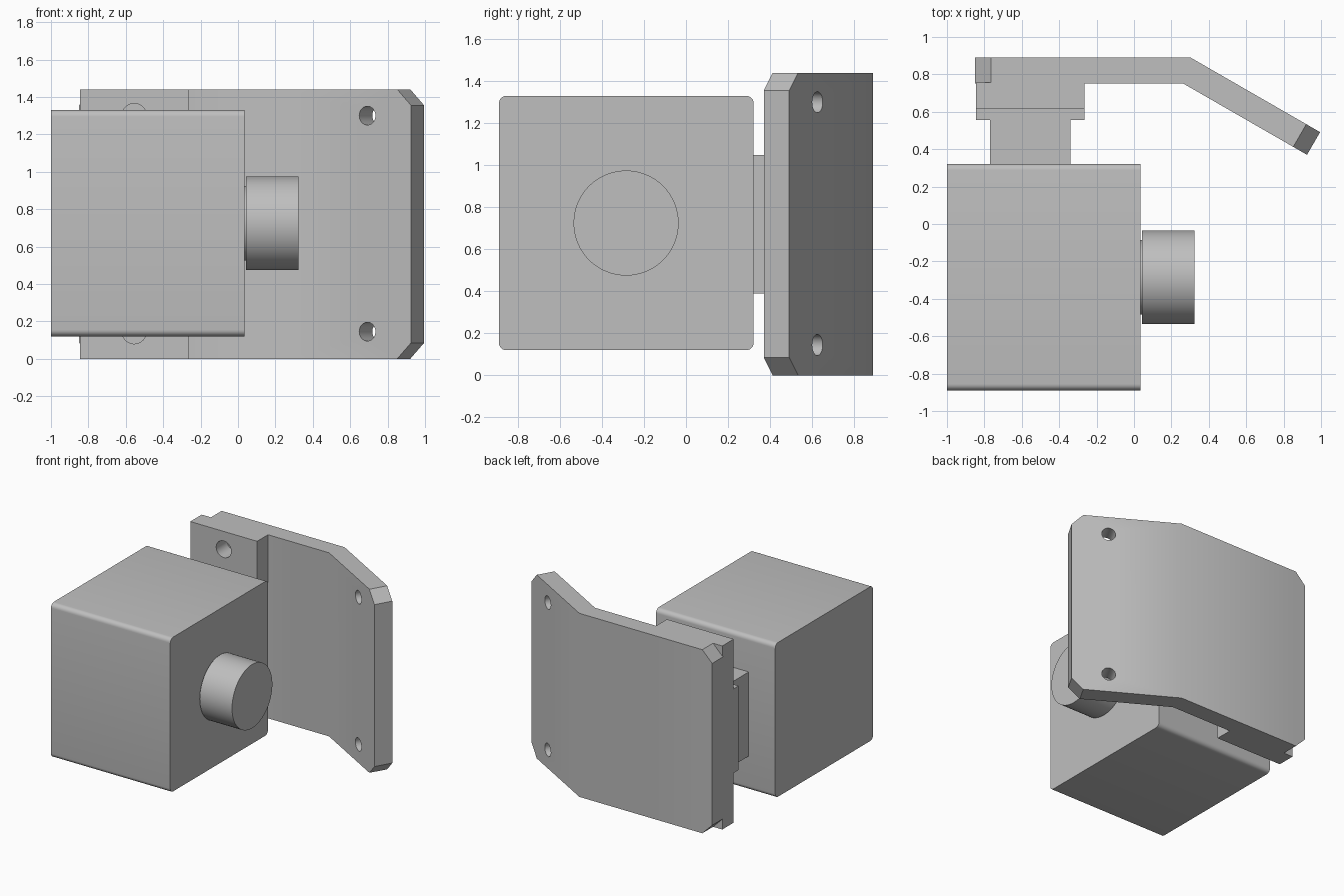
import bpy, bmesh, math
from mathutils import Matrix, Vector

cube = bpy.data.objects.get("Cube")
if cube:
    bpy.data.objects.remove(cube, do_unlink=True)

GREY = (0.52, 0.52, 0.52, 1)
mat = bpy.data.materials.new("plain grey")
mat.use_nodes = True
mat.diffuse_color = GREY
mat.node_tree.nodes["Principled BSDF"].inputs["Base Color"].default_value = GREY


def finish(bm, name, smooth=False):
    """Turn a bmesh into a named, coloured object."""
    bmesh.ops.recalc_face_normals(bm, faces=bm.faces)
    mesh = bpy.data.meshes.new(name)
    bm.to_mesh(mesh)
    bm.free()
    mesh.materials.append(mat)
    ob = bpy.data.objects.new(name, mesh)
    bpy.context.collection.objects.link(ob)
    if smooth:
        smooth_sharp(ob)
    return ob


def activate(ob):
    bpy.ops.object.select_all(action='DESELECT')
    ob.select_set(True)
    bpy.context.view_layer.objects.active = ob


def smooth_sharp(ob):
    activate(ob)
    bpy.ops.object.shade_smooth_by_angle(angle=math.radians(30))


def box(name, x, y, z, round_x=0):
    """Box from ranges; round_x rounds the edges running along x."""
    bm = bmesh.new()
    bmesh.ops.create_cube(bm, size=1)
    for v in bm.verts:
        v.co = [r[0] if c < 0 else r[1] for c, r in zip(v.co, (x, y, z))]
    if round_x:
        edges = [e for e in bm.edges if abs(e.verts[0].co.x - e.verts[1].co.x) > 0.01]
        bmesh.ops.bevel(bm, geom=edges, offset=round_x, segments=6,
                        profile=0.5, affect='EDGES')
    return finish(bm, name, round_x > 0)


def cylinder(name, center, direction, radius, length, smooth=True):
    bm = bmesh.new()
    turn = Vector(direction).to_track_quat('Z', 'Y').to_matrix().to_4x4()
    bmesh.ops.create_cone(bm, cap_ends=True, segments=64, radius1=radius,
                          radius2=radius, depth=length,
                          matrix=Matrix.Translation(center) @ turn)
    return finish(bm, name, smooth)


def combine(target, tool, operation):
    """Apply a boolean and discard the tool."""
    tool.hide_render = True
    mod = target.modifiers.new("bool", 'BOOLEAN')
    mod.operation, mod.solver, mod.object = operation, 'EXACT', tool
    activate(target)
    bpy.ops.object.modifier_apply(modifier=mod.name)
    bpy.data.objects.remove(tool, do_unlink=True)


# Bent plate: lofted through stations of front point, back point, corner cut
HEIGHT, CUT = 1.44, 0.085
along = Vector((math.cos(math.radians(30)), -math.sin(math.radians(30))))
front_end, back_end = Vector((0.925, 0.37)), Vector((0.995, 0.491))
stations = [
    ((-0.85, 0.75), (-0.85, 0.89), CUT),
    ((-0.765, 0.75), (-0.765, 0.89), 0),
    ((0.265, 0.75), (0.302, 0.89), 0),
    (front_end - along * CUT, back_end - along * CUT, 0),
    (front_end, back_end, CUT),
]
bm = bmesh.new()
rings = [[bm.verts.new((p[0], p[1], z)) for p, z in
          ((f, m), (b, m), (b, HEIGHT - m), (f, HEIGHT - m))]
         for f, b, m in stations]
for a, b in zip(rings, rings[1:]):
    for i in range(4):
        j = (i + 1) % 4
        bm.faces.new((a[i], a[j], b[j], b[i]))
bm.faces.new(rings[0])
bm.faces.new(rings[-1])
plate = finish(bm, "bent_plate")

# Mounting block joined to the plate
combine(plate, box("mounting_block", (-0.845, -0.265), (0.615, 0.757), (0, HEIGHT)), 'UNION')

# Screw holes: blind in the block, through in the angled wing
normal = (math.sin(math.radians(30)), math.cos(math.radians(30)), 0)
for z in (0.145, 1.3):
    combine(plate, cylinder("block_hole", (-0.555, 0.65, z), (0, 1, 0), 0.065, 0.2, False), 'DIFFERENCE')
    combine(plate, cylinder("wing_hole", (0.725, 0.5625, z), normal, 0.05, 0.4, False), 'DIFFERENCE')
smooth_sharp(plate)

# Boss and neck between plate and housing
box("boss", (-0.845, -0.265), (0.555, 0.615), (0.39, 1.05))
box("neck", (-0.77, -0.34), (0.31, 0.555), (0.39, 1.05))

# Housing with rounded long edges
box("housing", (-1, 0.035), (-0.89, 0.322), (0.12, 1.33), 0.035)

# Knob on a short shaft
cylinder("knob_shaft", (0.03, -0.285, 0.725), (1, 0, 0), 0.2, 0.04)
cylinder("knob", (0.1825, -0.285, 0.725), (1, 0, 0), 0.25, 0.28)
